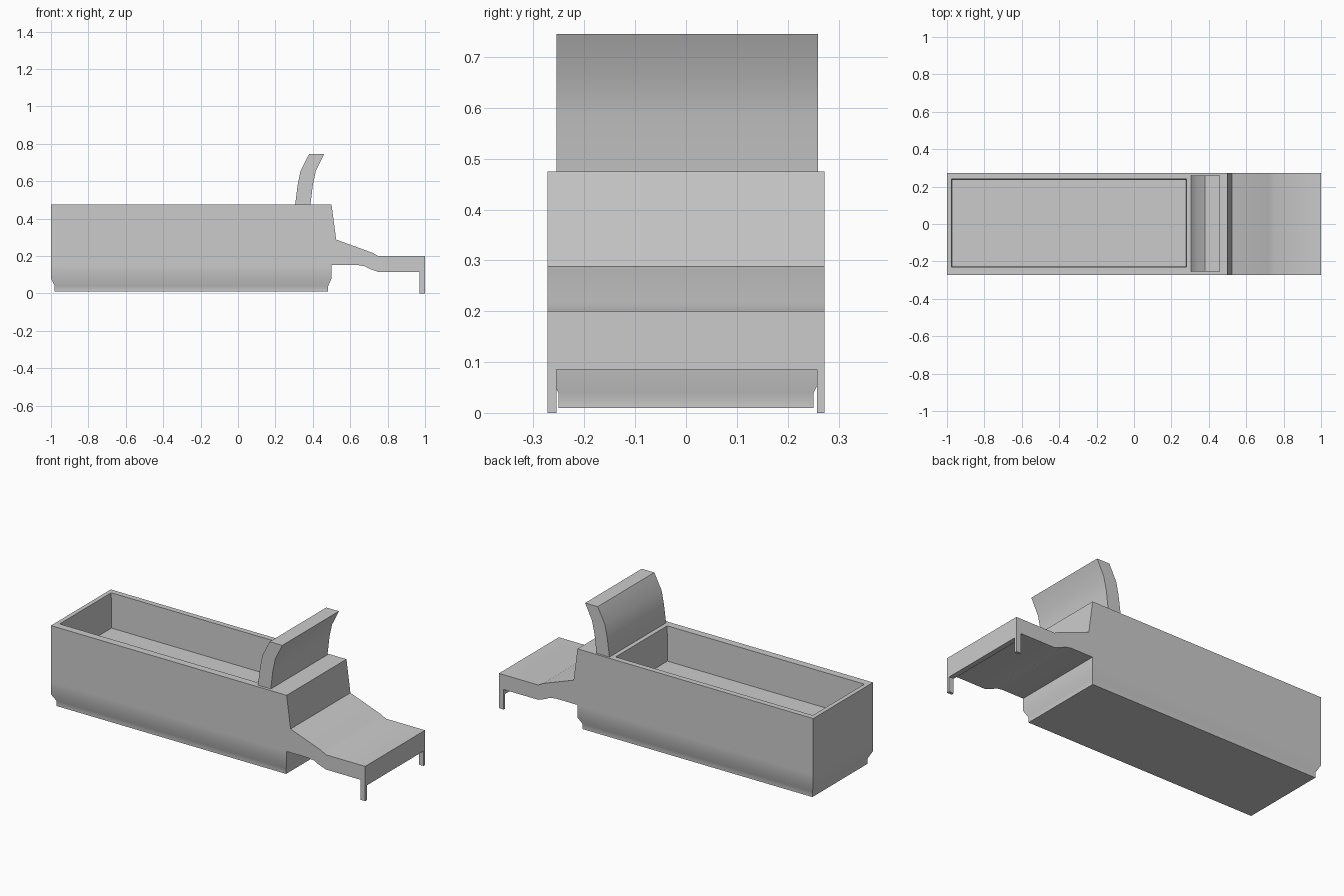
import bpy, bmesh, math

if "Cube" in bpy.data.objects:
    bpy.data.objects.remove(bpy.data.objects["Cube"])


def finish(bm, name):
    bmesh.ops.remove_doubles(bm, verts=bm.verts, dist=0.0005)
    bmesh.ops.recalc_face_normals(bm, faces=bm.faces)
    mesh = bpy.data.meshes.new(name)
    bm.to_mesh(mesh)
    bm.free()
    obj = bpy.data.objects.new(name, mesh)
    bpy.context.collection.objects.link(obj)
    bpy.ops.object.select_all(action='DESELECT')
    obj.select_set(True)
    bpy.context.view_layer.objects.active = obj
    bpy.ops.object.shade_smooth_by_angle(angle=math.radians(32))
    return obj


def prism(bm, profile, y0, y1, closed=True):
    """Extrude an x-z profile along y; the last wall may be left open."""
    a = [bm.verts.new((x, y0, z)) for x, z in profile]
    b = [bm.verts.new((x, y1, z)) for x, z in profile]
    n = len(profile)
    for i in range(n if closed else n - 1):
        j = (i + 1) % n
        bm.faces.new((a[i], a[j], b[j], b[i]))
    bm.faces.new(a)
    bm.faces.new(b[::-1])


def box_profile(x0, x1, z0, z1):
    return [(x0, z0), (x1, z0), (x1, z1), (x0, z1)]


W = 0.272

# Hollow tub joined to the stepped front deck
bm = bmesh.new()
rings = [  # x0, x1, y0, y1, z from the floor of the cavity, over the rim, to the base
    (-0.97, 0.275, -0.224, 0.235, 0.275),
    (-0.975, 0.28, -0.229, 0.24, 0.475),
    (-1, 0.5, -W, W, 0.475),
    (-1, 0.5, -W, W, 0.152),
    (-1, 0.5, -W, W, 0.08),
    (-0.98, 0.482, -0.251, 0.251, 0.04),
    (-0.98, 0.482, -0.251, 0.251, 0.01),
]
loops = [[bm.verts.new((x, y, z)) for x, y in ((x0, y0), (x1, y0), (x1, y1), (x0, y1))]
         for x0, x1, y0, y1, z in rings]
for k in range(len(loops) - 1):
    for i in range(4):
        if (k, i) == (2, 1):  # opening where the deck joins
            continue
        j = (i + 1) % 4
        bm.faces.new((loops[k][i], loops[k][j], loops[k + 1][j], loops[k + 1][i]))
bm.faces.new(loops[0])
bm.faces.new(loops[-1])

deck = [(0.5, 0.152), (0.64, 0.152), (0.68, 0.145), (0.70, 0.133), (0.75, 0.115),
        (0.97, 0.115), (0.97, 0.085), (1, 0.085), (1, 0.2), (0.75, 0.2),
        (0.72, 0.217), (0.525, 0.288), (0.5, 0.475)]
prism(bm, deck, -W, W, closed=False)
finish(bm, "tub_and_deck")

# Front legs
for side, y0, y1 in (("left", -W, -0.255), ("right", 0.258, W)):
    bm = bmesh.new()
    prism(bm, box_profile(0.97, 1, 0, 0.085), y0, y1)
    finish(bm, "front_leg_" + side)

# Curved backrest
bm = bmesh.new()
back = [(0.305, 0.472), (0.387, 0.472), (0.4, 0.58), (0.416, 0.655), (0.46, 0.745),
        (0.38, 0.745), (0.334, 0.655), (0.319, 0.58)]
prism(bm, back, -0.255, 0.26)
finish(bm, "backrest")
